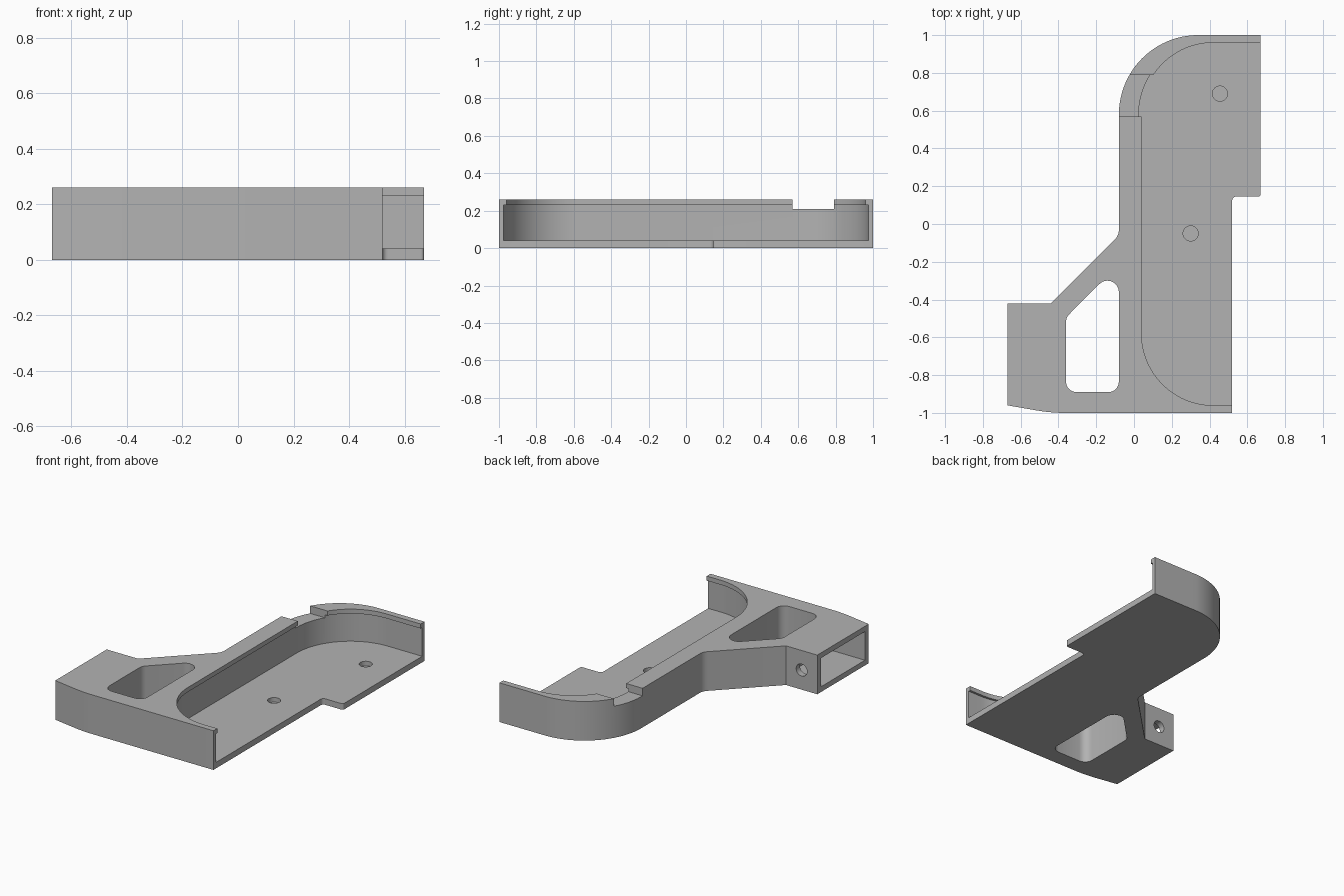
import bpy, math
from mathutils import Vector

old = bpy.data.objects.get("Cube")
if old:
    bpy.data.objects.remove(old)

HEIGHT, FLOOR = 0.26, 0.04

grey = bpy.data.materials.new("plain grey")
grey.use_nodes = True
colour = (0.45, 0.45, 0.45, 1)
grey.diffuse_color = colour
grey.node_tree.nodes["Principled BSDF"].inputs["Base Color"].default_value = colour


def rounded(corners):
    """Turn (x, y, fillet radius) corners into a 2D outline."""
    out = []
    for i, (x, y, r) in enumerate(corners):
        p = Vector((x, y))
        if not r:
            out.append(p)
            continue
        a = (Vector(corners[i - 1][:2]) - p).normalized()
        b = (Vector(corners[(i + 1) % len(corners)][:2]) - p).normalized()
        half = a.angle(b) / 2
        centre = p + (a + b).normalized() * r / math.sin(half)
        start = p + a * r / math.tan(half) - centre
        end = p + b * r / math.tan(half) - centre
        sweep = math.atan2(start.x * end.y - start.y * end.x, start.dot(end))
        steps = max(5, round(abs(sweep) * r * 45))
        for k in range(steps + 1):
            t = sweep * k / steps
            c, s = math.cos(t), math.sin(t)
            out.append(centre + Vector((start.x * c - start.y * s,
                                        start.x * s + start.y * c)))
    return out


def prism(name, outline, z0, z1):
    """Extrude a counter-clockwise outline between two heights."""
    n = len(outline)
    verts = [(p[0], p[1], z) for z in (z0, z1) for p in outline]
    faces = [list(range(n))[::-1], list(range(n, 2 * n))]
    faces += [(i, (i + 1) % n, n + (i + 1) % n, n + i) for i in range(n)]
    mesh = bpy.data.meshes.new(name)
    mesh.from_pydata(verts, [], faces)
    mesh.materials.append(grey)
    obj = bpy.data.objects.new(name, mesh)
    bpy.context.collection.objects.link(obj)
    return obj


def box(name, x0, x1, y0, y1, z0, z1):
    return prism(name, [(x0, y0), (x1, y0), (x1, y1), (x0, y1)], z0, z1)


def cylinder(name, location, radius, depth, tilt=0):
    bpy.ops.mesh.primitive_cylinder_add(vertices=32, radius=radius, depth=depth,
                                        location=location, rotation=(tilt, 0, 0))
    obj = bpy.context.object
    obj.name = name
    obj.data.materials.append(grey)
    return obj


def tray_cut(name, left, end, radius, z0, z1):
    """Pocket with two round corners, open towards +x."""
    return prism(name, rounded([(1, -end, 0), (1, end, 0),
                                (left, end, radius), (left, -end, radius)]), z0, z1)


# Solid body with side grip and stepped right edge
body = prism("tray_body", rounded([
    (0.52, -1, 0), (0.52, 0.145, 0.02), (0.67, 0.145, 0.012), (0.67, 1, 0),
    (-0.08, 1, 0.42), (-0.08, -0.06, 0.07), (-0.44, -0.42, 0), (-0.67, -0.42, 0),
    (-0.67, -0.96, 0), (-0.44, -1, 0.9)]), 0, HEIGHT)

cutters = [
    # Tray pocket, undercut beneath a narrow lip
    tray_cut("pocket_cutter", 0.025, 0.975, 0.395, FLOOR, 0.23),
    tray_cut("lip_cutter", 0.04, 0.96, 0.38, 0.2, 0.4),
    # Gap in the left wall
    box("wall_notch_cutter", -0.2, 0.2, 0.57, 0.79, 0.21, 0.4),
    # Window through the grip
    prism("grip_window_cutter", rounded([
        (-0.08, -0.89, 0.055), (-0.08, -0.30, 0.06), (-0.165, -0.30, 0.06),
        (-0.36, -0.495, 0.06), (-0.36, -0.89, 0.055)]), -0.1, 0.4),
    # Socket in the grip end and its screw hole
    box("grip_socket_cutter", -0.8, -0.40, -0.92, -0.46, 0.035, 0.225),
    cylinder("screw_hole_cutter", (-0.555, -0.43, 0.13), 0.04, 0.2, math.pi / 2),
    # Shallow round recesses in the floor
    cylinder("back_recess_cutter", (0.455, 0.69, 0.06), 0.04, 0.1),
    cylinder("front_recess_cutter", (0.30, -0.05, 0.06), 0.04, 0.1),
]

bpy.ops.object.select_all(action='DESELECT')
bpy.context.view_layer.objects.active = body
body.select_set(True)
for cutter in cutters:
    mod = body.modifiers.new(cutter.name, 'BOOLEAN')
    mod.operation = 'DIFFERENCE'
    mod.solver = 'EXACT'
    mod.object = cutter
    bpy.ops.object.modifier_apply(modifier=mod.name)
for cutter in cutters:
    bpy.data.objects.remove(cutter)

bpy.ops.object.shade_smooth_by_angle(angle=math.radians(30))
